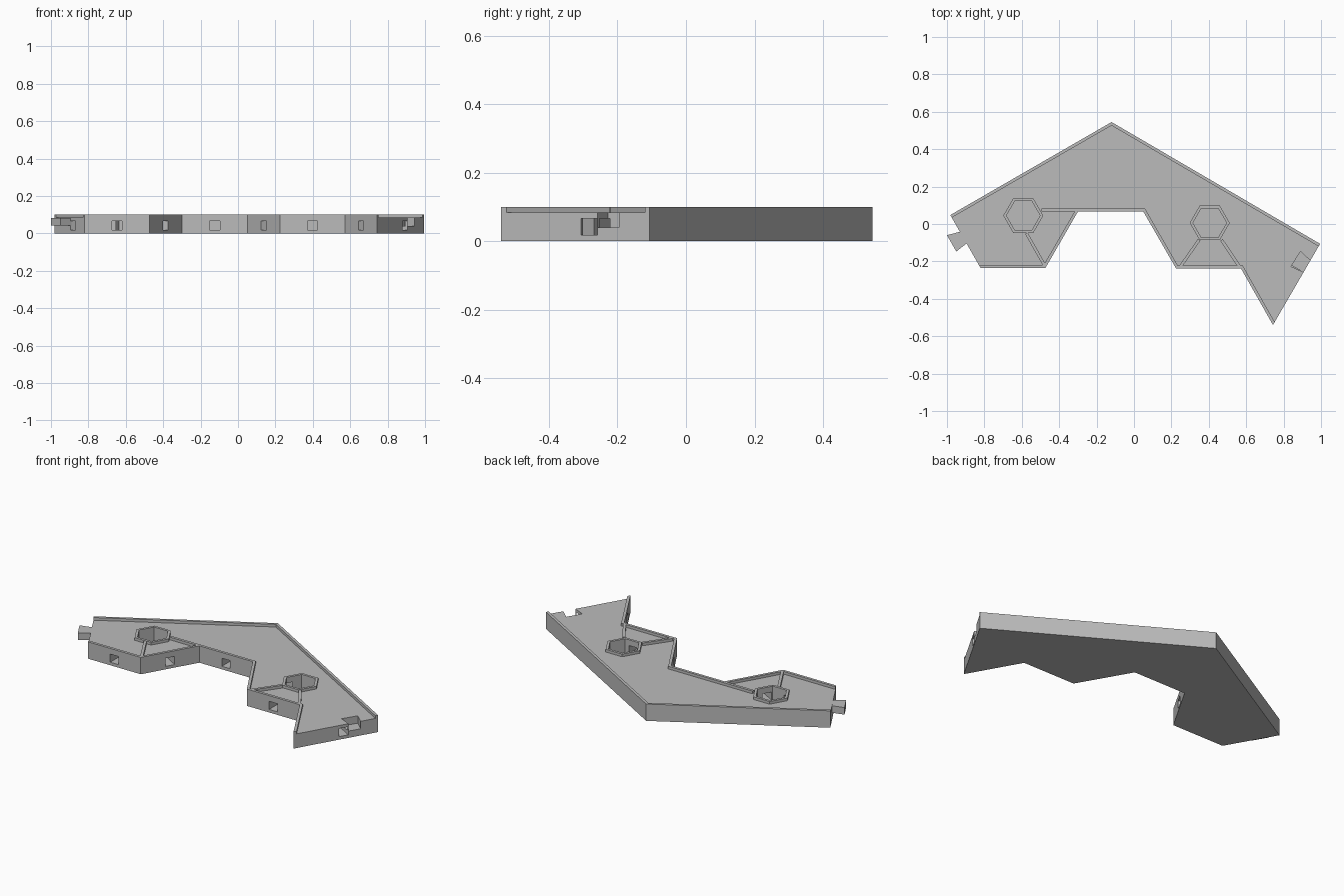
import bpy, bmesh, math
from mathutils import Vector

if "Cube" in bpy.data.objects:
    bpy.data.objects.remove(bpy.data.objects["Cube"])

DECK, TOP, FLOOR, RIM = 0.084, 0.1, 0.015, 0.016

grey = bpy.data.materials.new("plain_grey")
grey.use_nodes = True
colour = (0.5, 0.5, 0.5, 1)
grey.diffuse_color = colour
grey.node_tree.nodes["Principled BSDF"].inputs["Base Color"].default_value = colour


def prism(name, points, low, high):
    """Extrude a flat polygon between two heights."""
    bm = bmesh.new()
    face = bm.faces.new([bm.verts.new((p[0], p[1], low)) for p in points])
    side = bmesh.ops.extrude_face_region(bm, geom=[face])["geom"]
    top = [v for v in side if isinstance(v, bmesh.types.BMVert)]
    bmesh.ops.translate(bm, verts=top, vec=(0, 0, high - low))
    bmesh.ops.recalc_face_normals(bm, faces=bm.faces)
    mesh = bpy.data.meshes.new(name)
    bm.to_mesh(mesh)
    bm.free()
    mesh.materials.append(grey)
    obj = bpy.data.objects.new(name, mesh)
    bpy.context.collection.objects.link(obj)
    return obj


def cut(target, cutter):
    """Subtract a cutter from the target and discard it."""
    mod = target.modifiers.new("cut", "BOOLEAN")
    mod.operation, mod.solver, mod.object = "DIFFERENCE", "EXACT", cutter
    bpy.context.view_layer.objects.active = target
    bpy.ops.object.modifier_apply(modifier=mod.name)
    bpy.data.objects.remove(cutter)


def hexagon(centre, radius):
    return [centre + Vector((math.cos(a), math.sin(a))) * radius
            for a in (i * math.pi / 3 for i in range(6))]


def bar(a, b, width):
    """Rectangle of the given width around the line from a to b."""
    side = (b - a).orthogonal().normalized() * width / 2
    return [a + side, b + side, b - side, a - side]


# Outline, counter-clockwise from the left end of the front
outline = [Vector(p) for p in (
    (-0.82, -0.236), (-0.474, -0.236), (-0.30, 0.066), (0.05, 0.066),
    (0.225, -0.238), (0.572, -0.238), (0.743, -0.54), (0.995, -0.106),
    (-0.12, 0.545), (-0.982, 0.048))]
count = len(outline)
body = prism("body", outline, 0, DECK)


def rim(name, first, last):
    """Raised lip along the outline, with its ends cut flush with the next edges."""
    outer, inner = [], []
    for i in range(first, last + 1):
        p = outline[i % count]
        before = (p - outline[(i - 1) % count]).normalized()
        after = (outline[(i + 1) % count] - p).normalized()
        sine = abs(before.cross(after))
        if i == first:
            move = -before * RIM / sine
        elif i == last:
            move = after * RIM / sine
        else:
            n1, n2 = (Vector((-d.y, d.x)) for d in (before, after))
            move = (n1 + n2) * RIM / (1 + n1.dot(n2))
        outer.append(p)
        inner.append(p + move)
    prism(name, outer + inner[::-1], DECK, TOP)


rim("front_rim", 0, 6)
rim("back_rim", 7, 9)

# Hexagonal wells with raised collars
left_well, right_well = Vector((-0.592, 0.045)), Vector((0.405, 0.006))
for name, centre in (("left_well", left_well), ("right_well", right_well)):
    cut(body, prism("well_cutter", hexagon(centre, 0.09), FLOOR, TOP))
    collar = prism(name + "_collar", hexagon(centre, 0.107), DECK, TOP)
    cut(collar, prism("collar_cutter", hexagon(centre, 0.09), FLOOR, TOP + 0.1))

# Low ribs joining the wells to the front edge
ribs = (
    ("left_long_rib", (-0.495, 0.074), (-0.295, 0.074)),
    ("left_slanted_rib", (-0.575, -0.05), (-0.478, -0.222)),
    ("right_inner_rib", (0.348, -0.085), (0.25, -0.225)),
    ("right_outer_rib", (0.468, -0.085), (0.562, -0.225)))
for name, a, b in ribs:
    prism(name, bar(Vector(a), Vector(b), RIM), DECK, TOP)

# Square channels running inward from the middle of each front wall
channels = [((outline[i] + outline[i + 1]) / 2, outline[i + 1] - outline[i])
            for i in range(6)]
channels.append((Vector((0.893, -0.283)), outline[7] - outline[6]))
channels.append((Vector((-0.882, -0.127)), outline[0] - outline[9]))
for middle, along in channels:
    inward = Vector((-along.y, along.x)).normalized()
    shape = bar(middle - inward * 0.02, middle + inward * 0.23, 0.055)
    cut(body, prism("channel_cutter", shape, FLOOR + 0.003, 0.066))

# Dovetail socket in the right end
socket = [Vector(p) for p in ((0.907, -0.258), (0.943, -0.196), (0.89, -0.147), (0.84, -0.227))]
outward = Vector((0.03, -0.017))
shape = [socket[0], socket[0] + outward, socket[1] + outward] + socket[1:]
cut(body, prism("socket_cutter", shape, 0.04, TOP))

# Matching dovetail tab on the left end
prism("dovetail_tab", [(-0.89, -0.1), (-0.925, -0.04), (-1.0, -0.06), (-0.95, -0.147)],
      0.041, DECK - 0.001)
